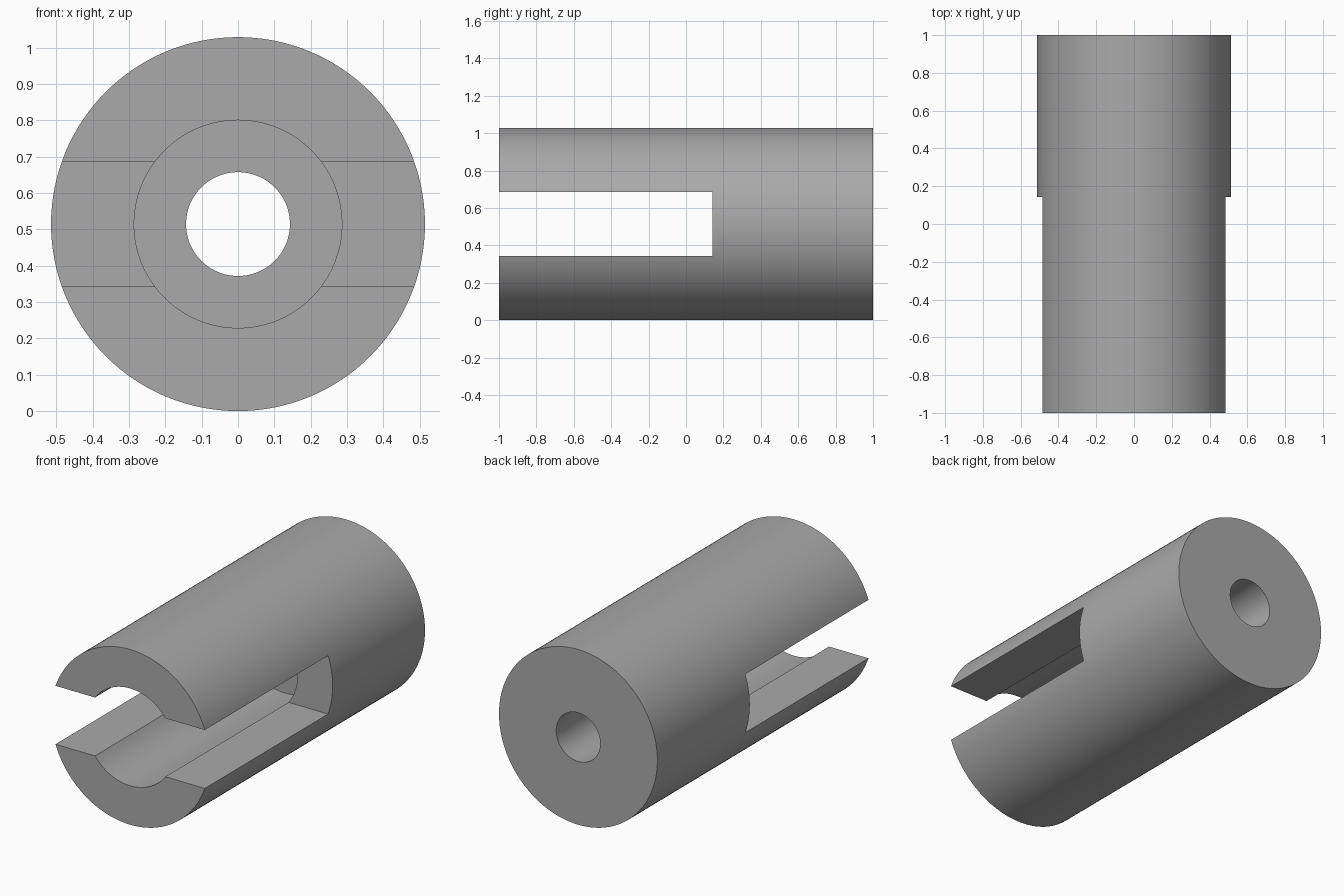
import bpy, bmesh, math
from mathutils import Matrix, Vector

old = bpy.data.objects.get("Cube")
if old:
    bpy.data.objects.remove(old, do_unlink=True)

UNIT = 1 / 7
RADIUS = 3.6 * UNIT
SEGMENTS = 128


def make_object(name, bm):
    bmesh.ops.recalc_face_normals(bm, faces=bm.faces)
    mesh = bpy.data.meshes.new(name)
    bm.to_mesh(mesh)
    bm.free()
    obj = bpy.data.objects.new(name, mesh)
    bpy.context.collection.objects.link(obj)
    return obj


# Plain grey material
grey = bpy.data.materials.new("plain grey")
grey.use_nodes = True
color = (0.4, 0.4, 0.4, 1)
grey.diffuse_color = color
grey.node_tree.nodes["Principled BSDF"].inputs["Base Color"].default_value = color

# Sleeve: wall section (radius, y) with stepped bore, spun around the y axis
section = [(RADIUS, -1), (RADIUS, 1), (UNIT, 1), (UNIT, 3 * UNIT),
           (2 * UNIT, 3 * UNIT), (2 * UNIT, -1)]
bm = bmesh.new()
verts = [bm.verts.new((r, y, RADIUS)) for r, y in section]
edges = [bm.edges.new((a, b)) for a, b in zip(verts, verts[1:] + verts[:1])]
bmesh.ops.spin(bm, geom=verts + edges, cent=(0, 0, RADIUS), axis=(0, 1, 0),
               angle=math.tau, steps=SEGMENTS, use_merge=True)
bmesh.ops.remove_doubles(bm, verts=bm.verts, dist=1e-5)
sleeve = make_object("slotted_sleeve", bm)
sleeve.data.materials.append(grey)

# Cutter for the slot across the front end
bm = bmesh.new()
back, front = UNIT, -1.2
bmesh.ops.create_cube(bm, size=1, matrix=Matrix.LocRotScale(
    Vector((0, (back + front) / 2, RADIUS)), None,
    Vector((2, back - front, 2.4 * UNIT))))
cutter = make_object("slot_cutter", bm)
cutter.hide_render = True

# Cut the slot, then smooth the curved walls
bpy.context.view_layer.objects.active = sleeve
sleeve.select_set(True)
slot = sleeve.modifiers.new("slot", 'BOOLEAN')
slot.operation = 'DIFFERENCE'
slot.solver = 'EXACT'
slot.object = cutter
bpy.ops.object.modifier_apply(modifier=slot.name)
bpy.data.objects.remove(cutter, do_unlink=True)
bpy.ops.object.shade_smooth_by_angle(angle=math.radians(30))
